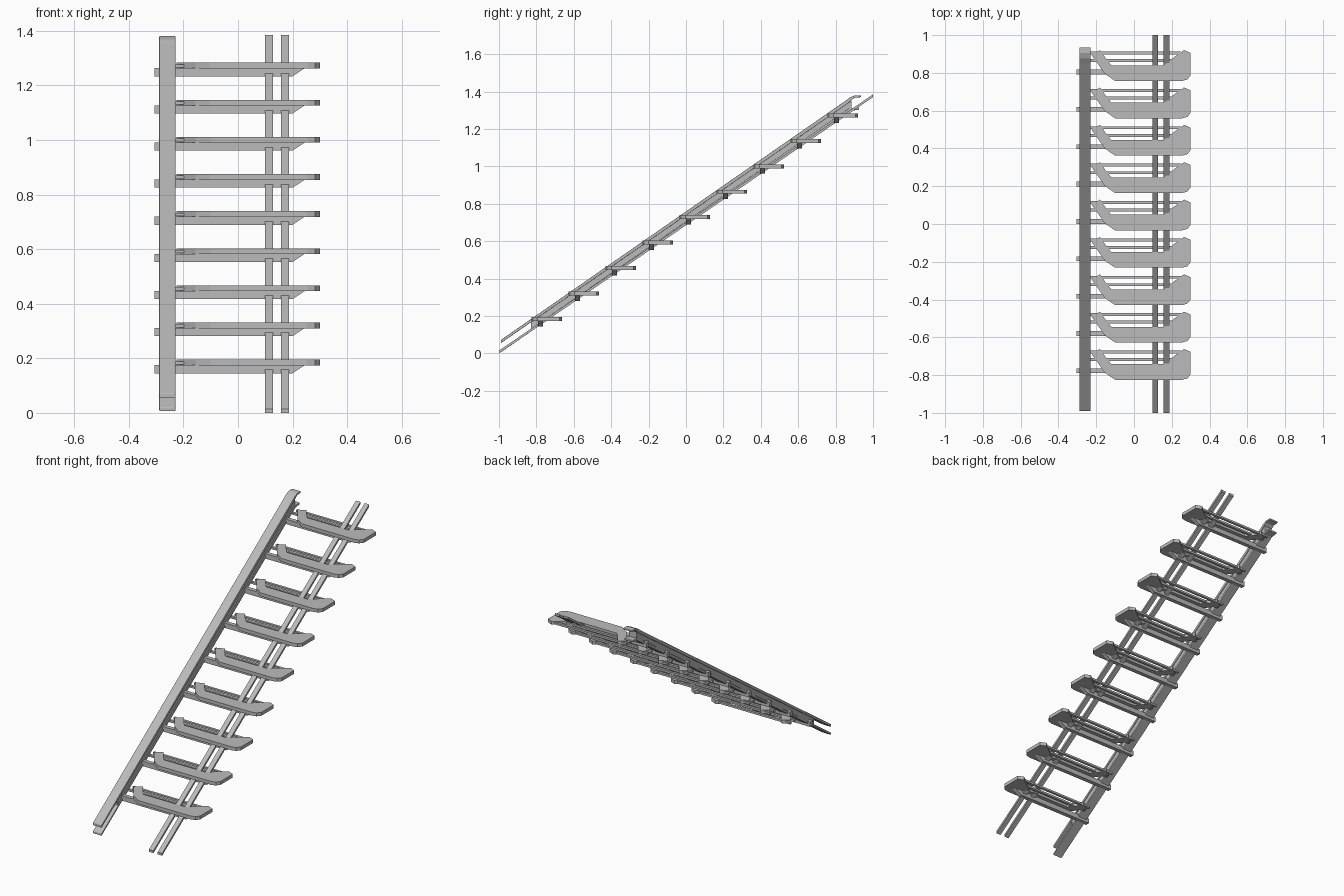
import bpy
import bmesh
from mathutils import Vector

cube = bpy.data.objects.get("Cube")
if cube:
    bpy.data.objects.remove(cube)

metal = bpy.data.materials.new("grey_metal")
metal.use_nodes = True
GREY = (0.5, 0.5, 0.5, 1)
metal.diffuse_color = GREY
metal.node_tree.nodes["Principled BSDF"].inputs["Base Color"].default_value = GREY

SLOPE = 0.685


def rise(y):
    return SLOPE * (y + 1)


def prism(name, points, start, end, axis, bevel=0):
    """Extrude a 2D profile: x uses (y, z), y uses (x, z), z uses (x, y)."""
    place = {"x": lambda p, d: (d, p[0], p[1]),
             "y": lambda p, d: (p[0], d, p[1]),
             "z": lambda p, d: (p[0], p[1], d)}[axis]
    bm = bmesh.new()
    face = bm.faces.new([bm.verts.new(place(p, start)) for p in points])
    out = bmesh.ops.extrude_face_region(bm, geom=[face])
    shift = Vector(place((0, 0), end - start))
    for v in out["geom"]:
        if isinstance(v, bmesh.types.BMVert):
            v.co += shift
    bmesh.ops.recalc_face_normals(bm, faces=bm.faces[:])
    mesh = bpy.data.meshes.new(name)
    bm.to_mesh(mesh)
    bm.free()
    mesh.materials.append(metal)
    obj = bpy.data.objects.new(name, mesh)
    bpy.context.collection.objects.link(obj)
    if bevel:
        mod = obj.modifiers.new("edge_bevel", "BEVEL")
        mod.width = bevel
        mod.segments = 2
    return obj


def sloped(y0, y1, low, high):
    return [(y0, rise(y0) + low), (y1, rise(y1) + low),
            (y1, rise(y1) + high), (y0, rise(y0) + high)]


def box(name, x, y, z):
    return prism(name, [(x[0], y[0]), (x[1], y[0]), (x[1], y[1]), (x[0], y[1])],
                 z[0], z[1], "z")


# Pair of slim support rails
for side, x in (("inner", 0.098), ("outer", 0.157)):
    prism(side + "_rail", sloped(-1, 1, 0, 0.015), x, x + 0.03, "x")

# Main stringer: web between two flanges whose upper ends level off
prism("stringer_web", sloped(-0.83, 0.885, 0.008, 0.06), -0.284, -0.234, "x")
prism("stringer_lower_flange",
      [(-0.99, 0.006), (0.885, 1.298), (0.925, 1.303), (0.925, 1.315),
       (0.875, 1.312), (-0.99, 0.02)], -0.289, -0.229, "x", 0.003)
prism("stringer_upper_flange",
      [(-0.99, 0.055), (0.87, 1.34), (0.9, 1.367), (0.935, 1.37), (0.935, 1.38),
       (0.905, 1.38), (0.875, 1.368), (0.85, 1.349), (-0.99, 0.072)],
      -0.289, -0.229, "x", 0.003)

# Tread outline, measured from its front edge
TREAD = [(-0.1, 0), (0.255, 0), (0.283, 0.008), (0.3, 0.03), (0.3, 0.148),
         (0.265, 0.163), (0.215, 0.128), (0.16, 0.083), (-0.12, 0.083),
         (-0.15, 0.12), (-0.18, 0.163), (-0.225, 0.138), (-0.155, 0.038)]

for i in range(9):
    front = -0.825 + 0.1978 * i
    top = 0.195 + 0.136 * i
    tag = "_" + str(i + 1)
    prism("tread" + tag, [(x, y + front) for x, y in TREAD],
          top - 0.021, top, "z")
    # Cross bar beneath, tapered at its free end
    prism("tread_bar" + tag,
          [(-0.305, top - 0.05), (0.2, top - 0.05), (0.245, top - 0.02),
           (-0.305, top - 0.02)], front + 0.035, front + 0.06, "y")
    # Thin slats bridging the open back of the tread
    for part, offset in (("front", 0.1), ("back", 0.14)):
        box(part + "_slat" + tag, (-0.235, 0.25),
            (front + offset, front + offset + 0.015), (top - 0.018, top - 0.006))
